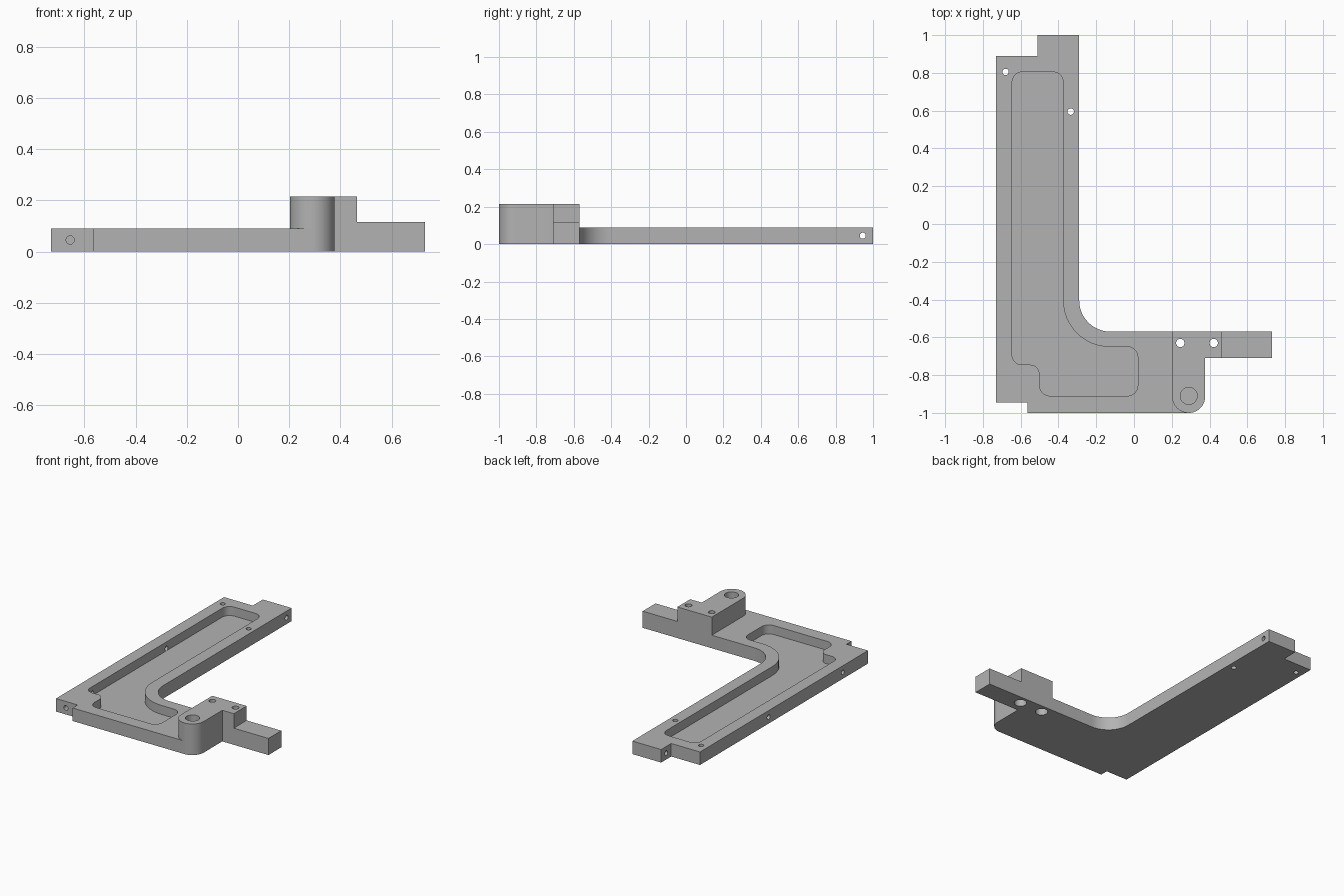
import bpy, bmesh, math
from mathutils import Vector, Matrix

cube = bpy.data.objects.get("Cube")
if cube:
    bpy.data.objects.remove(cube, do_unlink=True)

grey = bpy.data.materials.new("machined grey")
grey.use_nodes = True
grey.diffuse_color = (0.45, 0.45, 0.45, 1)
grey.node_tree.nodes["Principled BSDF"].inputs["Base Color"].default_value = (0.45, 0.45, 0.45, 1)


def make_object(name, bm):
    bmesh.ops.recalc_face_normals(bm, faces=bm.faces[:])
    mesh = bpy.data.meshes.new(name)
    bm.to_mesh(mesh)
    bm.free()
    mesh.materials.append(grey)
    obj = bpy.data.objects.new(name, mesh)
    bpy.context.scene.collection.objects.link(obj)
    return obj


def rounded(corners, steps=12):
    """Outline from (x, y, radius) corners, with each radius turned into an arc."""
    out = []
    for i, (x, y, r) in enumerate(corners):
        p = Vector((x, y))
        if r == 0:
            out.append(p)
            continue
        a = (Vector(corners[i - 1][:2]) - p).normalized()
        b = (Vector(corners[(i + 1) % len(corners)][:2]) - p).normalized()
        centre = p + (a + b) * r      # all corners are square
        for k in range(steps + 1):
            t = k / steps * math.pi / 2
            out.append(centre - b * r * math.cos(t) - a * r * math.sin(t))
    return out


def prism(name, corners, z0, z1):
    bm = bmesh.new()
    face = bm.faces.new([bm.verts.new((p.x, p.y, z0)) for p in rounded(corners)])
    top = bmesh.ops.extrude_face_region(bm, geom=[face])["geom"]
    verts = [v for v in top if isinstance(v, bmesh.types.BMVert)]
    bmesh.ops.translate(bm, verts=verts, vec=(0, 0, z1 - z0))
    return make_object(name, bm)


def rod(name, start, end, radius):
    a, b = Vector(start), Vector(end)
    turn = (b - a).to_track_quat('Z', 'Y').to_matrix().to_4x4()
    bm = bmesh.new()
    bmesh.ops.create_cone(bm, cap_ends=True, segments=32, radius1=radius, radius2=radius,
                          depth=(b - a).length, matrix=Matrix.Translation((a + b) / 2) @ turn)
    return make_object(name, bm)


def combine(target, tool, operation):
    mod = target.modifiers.new(tool.name, 'BOOLEAN')
    mod.operation, mod.solver, mod.object = operation, 'EXACT', tool
    bpy.context.view_layer.objects.active = target
    bpy.ops.object.modifier_apply(modifier=mod.name)
    bpy.data.objects.remove(tool, do_unlink=True)


# L-shaped base plate with stepped ends and a rounded inner corner
bracket = prism("bracket", [
    (-0.73, -0.945, 0), (-0.565, -0.945, 0), (-0.565, -1, 0), (0.29, -1, 0),
    (0.29, -0.57, 0), (-0.29, -0.57, 0.165), (-0.29, 1, 0), (-0.51, 1, 0),
    (-0.51, 0.89, 0), (-0.73, 0.89, 0)], 0, 0.09)

# Raised boss with its shoulder, then the lever arm
combine(bracket, prism("boss", [
    (0.202, -1, 0.087), (0.377, -1, 0.087), (0.377, -0.71, 0), (0.465, -0.71, 0),
    (0.465, -0.57, 0), (0.202, -0.57, 0)], 0, 0.215), 'UNION')
combine(bracket, prism("lever", [
    (0.35, -0.71, 0), (0.73, -0.71, 0), (0.73, -0.57, 0), (0.35, -0.57, 0)], 0, 0.115), 'UNION')

# Recessed pocket
combine(bracket, prism("pocket", [
    (-0.645, -0.745, 0.05), (-0.5, -0.745, 0.05), (-0.5, -0.91, 0.055), (0.02, -0.91, 0.055),
    (0.02, -0.65, 0.055), (-0.375, -0.65, 0.245), (-0.375, 0.805, 0.055),
    (-0.645, 0.805, 0.055)], 0.028, 0.2), 'DIFFERENCE')

# Vertical through holes in the plate, counterbored ones in the shoulder
for x, y in [(-0.68, 0.805), (-0.335, 0.595)]:
    combine(bracket, rod("pin_hole", (x, y, -0.1), (x, y, 0.2), 0.017), 'DIFFERENCE')
for x in (0.245, 0.422):
    combine(bracket, rod("bolt_hole", (x, -0.63, -0.1), (x, -0.63, 0.3), 0.022), 'DIFFERENCE')
    combine(bracket, rod("counterbore", (x, -0.63, -0.1), (x, -0.63, 0.1), 0.04), 'DIFFERENCE')
combine(bracket, rod("pivot_hole", (0.29, -0.91, 0.06), (0.29, -0.91, 0.3), 0.045), 'DIFFERENCE')

# Horizontal holes through the tab, the outer wall and the lower edge
for start, end in [((-0.8, 0.945, 0.045), (-0.2, 0.945, 0.045)),
                   ((-0.8, 0.14, 0.045), (-0.62, 0.14, 0.045)),
                   ((-0.8, -0.67, 0.045), (-0.62, -0.67, 0.045)),
                   ((-0.655, -1, 0.045), (-0.655, -0.82, 0.045))]:
    combine(bracket, rod("cross_hole", start, end, 0.016), 'DIFFERENCE')

bpy.ops.object.select_all(action='DESELECT')
bracket.select_set(True)
bpy.context.view_layer.objects.active = bracket
bpy.ops.object.shade_smooth_by_angle(angle=math.radians(30))
